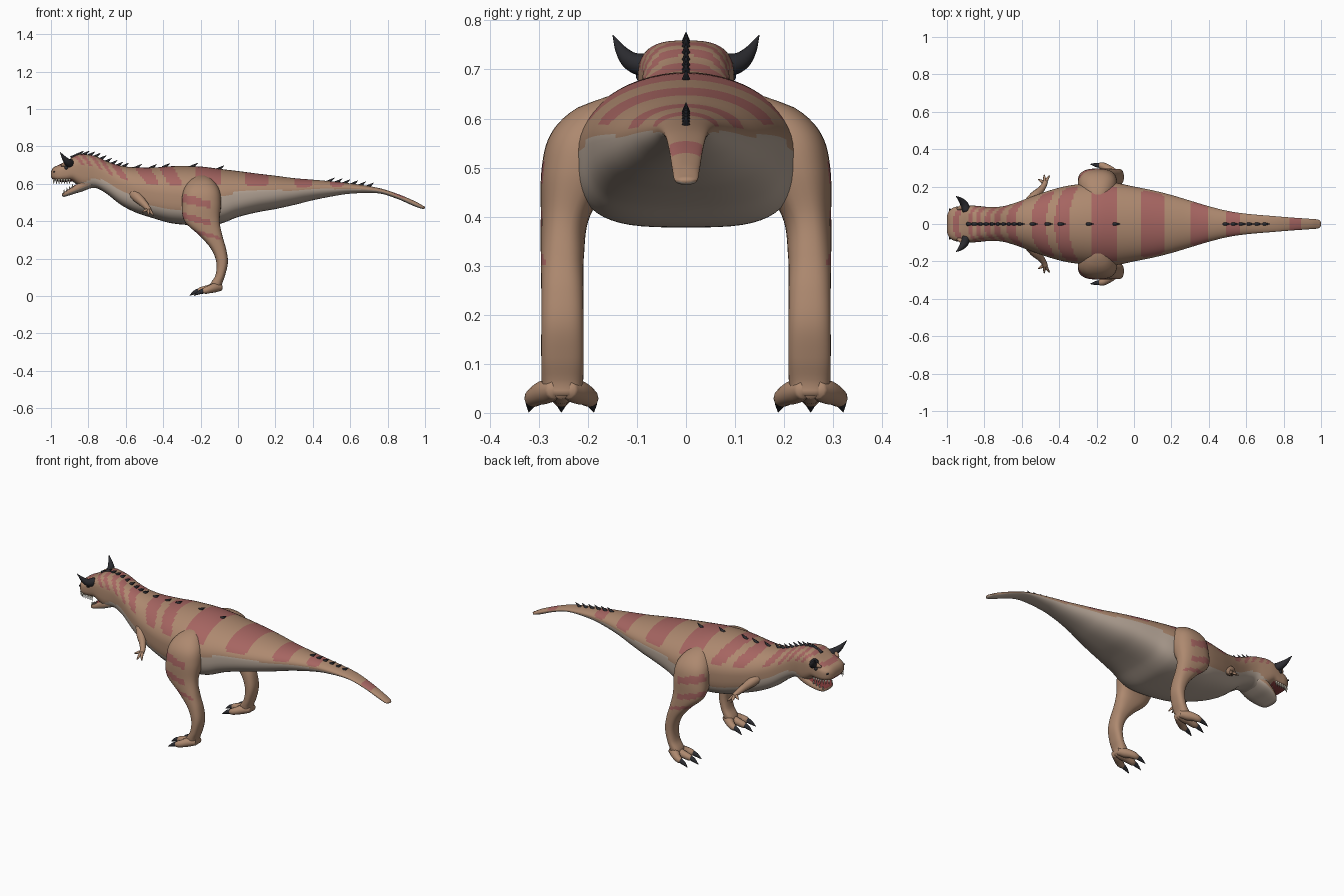
import bpy, bmesh, math
from mathutils import Vector

if "Cube" in bpy.data.objects:
    bpy.data.objects.remove(bpy.data.objects["Cube"])

def mat(name, r, g, b):
    m = bpy.data.materials.new(name)
    m.diffuse_color = (r, g, b, 1)
    m.use_nodes = True
    m.node_tree.nodes["Principled BSDF"].inputs["Base Color"].default_value = m.diffuse_color
    return m

HIDE = mat("hide", .42, .25, .16)
BELLY = mat("belly", .48, .39, .32)
STRIPE = mat("stripe", .38, .13, .12)
DARK = mat("claw", .025, .025, .03)
MOUTH = mat("mouth", .25, .05, .05)
TOOTH = mat("tooth", .8, .75, .62)
ALL = [HIDE, BELLY, STRIPE, DARK, MOUTH, TOOTH]

def interp(rows, k):
    """Smooth Hermite interpolation of table rows by their first column."""
    n = len(rows)
    i = max(j for j in range(n - 1) if rows[j][0] <= k or j == 0)
    a, b = rows[i], rows[i + 1]
    p, q = rows[max(i - 1, 0)], rows[min(i + 2, n - 1)]
    h = b[0] - a[0]
    t = (k - a[0]) / h
    out = []
    for c in range(1, len(a)):
        ma = (b[c] - p[c]) / (b[0] - p[0]) * h
        mb = (q[c] - a[c]) / (q[0] - a[0]) * h
        out.append((2*t**3 - 3*t*t + 1) * a[c] + (t**3 - 2*t*t + t) * ma
                   + (3*t*t - 2*t**3) * b[c] + (t**3 - t*t) * mb)
    return out

def span(a, b, n):
    return [a + (b - a) * i / (n - 1) for i in range(n)]

def loft(name, rings, paint, mirror=False):
    """Skin closed rings; paint is a material or a function of the face centre."""
    bm = bmesh.new()
    vs = [[bm.verts.new(p) for p in r] for r in rings]
    n = len(vs[0])
    for a, b in zip(vs, vs[1:]):
        for j in range(n):
            bm.faces.new((a[j], a[(j + 1) % n], b[(j + 1) % n], b[j]))
    bm.faces.new(vs[0])
    bm.faces.new(vs[-1][::-1])
    bmesh.ops.recalc_face_normals(bm, faces=bm.faces)
    for f in bm.faces:
        f.smooth = True
        m = paint(f.calc_center_median()) if callable(paint) else paint
        f.material_index = ALL.index(m)
    me = bpy.data.meshes.new(name)
    bm.to_mesh(me)
    bm.free()
    for m in ALL:
        me.materials.append(m)
    ob = bpy.data.objects.new(name, me)
    bpy.context.collection.objects.link(ob)
    if mirror:
        md = ob.modifiers.new("mirror", 'MIRROR')
        md.use_axis = (False, True, False)
    return ob

def tube(name, pts, paint, mirror=True, sides=12, steps=4):
    """Round tapering limb through (x, y, z, radius) points."""
    rows = [(i, *p) for i, p in enumerate(pts)]
    s = [interp(rows, k) for k in span(0, len(pts) - 1, (len(pts) - 1) * steps + 1)]
    rings = []
    for i, p in enumerate(s):
        d = Vector(s[min(i + 1, len(s) - 1)][:3]) - Vector(s[max(i - 1, 0)][:3])
        q = d.to_track_quat('Z', 'Y')
        r = max(p[3], .0008)
        rings.append([Vector(p[:3]) + q @ Vector((r * math.cos(a), r * math.sin(a), 0))
                      for a in (2 * math.pi * j / sides for j in range(sides))])
    return loft(name, rings, paint, mirror)

def section(x, top, bot, w, mid, eu, el, n=56):
    """Superellipse cross-section with separate upper and lower roundness."""
    zc = bot + (top - bot) * mid
    pts = []
    for j in range(n):
        a = 2 * math.pi * j / n
        c, s = math.cos(a), math.sin(a)
        e, h = (eu, top - zc) if s > 0 else (el, zc - bot)
        pts.append((x, math.copysign(abs(c) ** e * w, c), zc + math.copysign(abs(s) ** e * h, s)))
    return pts

# Body from snout to tail tip: x, top, bottom, half width
BODY = [(-1, .665, .635, .045), (-.99, .685, .622, .07), (-.96, .70, .612, .09),
        (-.92, .72, .61, .095), (-.885, .742, .612, .098), (-.855, .757, .59, .098),
        (-.82, .758, .572, .095), (-.76, .747, .577, .09), (-.7, .72, .545, .095),
        (-.63, .697, .49, .115), (-.55, .688, .448, .145), (-.45, .687, .415, .18),
        (-.35, .694, .388, .205), (-.2, .692, .378, .222), (-.1, .68, .385, .22),
        (0, .668, .422, .2), (.1, .655, .447, .18), (.2, .643, .465, .155),
        (.3, .63, .487, .125), (.4, .622, .512, .095), (.5, .613, .532, .07),
        (.6, .602, .547, .055), (.75, .578, .549, .042), (.85, .547, .52, .034),
        (.95, .505, .477, .027), (.99, .482, .465, .022), (1, .477, .469, .01)]
LIGHT = [(-1, .02), (-.87, .05), (-.8, .25), (-.6, .42), (-.45, .25), (-.25, .3),
         (-.05, .52), (.3, .55), (.7, .45), (1, .4)]
BANDS = [(-.95, .03), (-.875, .02), (-.835, .022), (-.785, .025), (-.735, .03), (-.66, .05),
         (-.51, .08), (-.385, .08), (-.16, .14), (.1, .13), (.35, .1), (.53, .07), (.86, .06)]

def body_paint(c):
    top, bot, w = interp(BODY, c.x)
    f = (c.z - bot) / (top - bot)
    if c.x < -.885 and f < .08:
        return MOUTH
    if f < interp(LIGHT, c.x)[0]:
        return BELLY
    lean = .16 * (1 - f) if c.x < -.25 else 0
    if f > .66 and any(abs(c.x - b - lean) < d / 2 * min(1, (f - .5) * 4) for b, d in BANDS):
        return STRIPE
    return HIDE

rings = []
for x in span(-1, 1, 190):
    top, bot, w = interp(BODY, x)
    k = min(1, max(0, (x + .85) / .3))
    t = min(1, max(0, (x + .05) / .4))
    rings.append(section(x, top, bot, w, .5 + .04 * t, .65 + .35 * k, .6 + .3 * t))
loft("body", rings, body_paint)

# Open lower jaw
JAW = [(-.94, .549, .535, .03), (-.93, .555, .53, .05), (-.905, .572, .537, .07),
       (-.87, .594, .548, .083), (-.83, .62, .56, .088), (-.78, .64, .58, .08)]
def jaw_paint(c):
    top, bot, w = interp(JAW, c.x)
    f = (c.z - bot) / (top - bot)
    return MOUTH if f > .93 else BELLY if f < .4 else HIDE
loft("lower_jaw", [section(x, *interp(JAW, x), .5, .5, .75, 32) for x in span(-.94, -.78, 20)], jaw_paint)

# Teeth along both jaws
for x in span(-.985, -.9, 7):
    y = interp(BODY, x)[2] * .86
    tube("upper_tooth", [(x, y, .625, .006), (x, y, .598, .001)], TOOTH, sides=6, steps=1)
for x in span(-.93, -.885, 4):
    top, bot, w = interp(JAW, x)
    tube("lower_tooth", [(x, w * .85, top - .006, .005), (x, w * .85, top + .014, .001)], TOOTH, sides=6, steps=1)

# Horns, brows, eyes and nostrils
tube("horn", [(-.895, .07, .708, .024), (-.908, .105, .713, .021), (-.928, .13, .735, .013),
              (-.952, .149, .77, .001)], DARK)
tube("brow", [(-.945, .08, .698, .006), (-.915, .09, .707, .014), (-.87, .085, .71, .008)], HIDE)
tube("eye", [(-.918, .08, .686, .011), (-.918, .097, .686, .009), (-.918, .102, .686, .002)], DARK)
tube("nostril", [(-.982, .06, .665, .006), (-.984, .082, .665, .004)], DARK, sides=8)

# Backward-leaning spines along the back
SPINES = span(-.88, -.64, 9) + [-.61, -.54, -.46, -.39, -.24, -.1] + span(.49, .7, 6)
for x in SPINES:
    z = interp(BODY, x)[0]
    tube("back_spine", [(x - .012, 0, z - .008, .011), (x + .006, 0, z + .004, .007),
                        (x + .026, 0, z + .018, .0008)], DARK, mirror=False, sides=8, steps=2)

# Hind legs: z, centre x, half depth, centre y, half width
LEG = [(.035, -.115, .03, .252, .036), (.06, -.118, .032, .252, .042), (.11, -.095, .026, .252, .043),
       (.18, -.085, .031, .252, .043), (.25, -.103, .04, .252, .043), (.32, -.143, .06, .252, .044),
       (.4, -.192, .094, .246, .05), (.5, -.195, .105, .215, .079), (.57, -.195, .095, .195, .08),
       (.62, -.195, .06, .165, .06), (.645, -.195, .02, .14, .02)]
def leg_paint(c):
    d = c.z + .25 * (c.x + .2)
    front = c.x < interp(LEG, c.z)[0] + .04
    return STRIPE if c.y > .24 and front and (abs(d - .5) < .022 or abs(d - .405) < .016
                                              or abs(d - .335) < .01) else HIDE
rings = []
for z in span(.035, .645, 56):
    x, rx, y, ry = interp(LEG, z)
    e = .8
    ring = []
    for j in range(32):
        c, s = math.cos(j * math.pi / 16), math.sin(j * math.pi / 16)
        ring.append((x + math.copysign(abs(c) ** e, c) * rx, y + math.copysign(abs(s) ** e, s) * ry, z))
    rings.append(ring)
loft("hind_leg", rings, leg_paint, True)

# Feet: three splayed toes with claws
for dy, reach in ((-.058, .025), (0, 0), (.058, .025)):
    y = .254
    tube("toe", [(-.09, y + dy * .2, .047, .018), (-.125, y + dy * .5, .044, .025),
                 (-.165 + reach * .5, y + dy * .85, .036, .021), (-.2 + reach, y + dy, .029, .018),
                 (-.218 + reach, y + dy * 1.03, .024, .01)], HIDE)
    tube("toe_claw", [(-.2 + reach, y + dy, .031, .014), (-.23 + reach, y + dy * 1.07, .02, .011),
                      (-.26 + reach, y + dy * 1.14, .002, .001)], DARK)

# Small arms with fingers
tube("arm", [(-.56, .11, .55, .03), (-.53, .15, .52, .026), (-.5, .18, .49, .019),
             (-.482, .205, .47, .015), (-.474, .225, .458, .014)], HIDE)
for x, y, z in ((-.452, .258, .432), (-.48, .262, .432), (-.512, .238, .45)):
    tube("finger", [(-.477, .215, .464, .009), ((x - .477) / 2, (y + .22) / 2, (z + .464) / 2, .008),
                    (x, y, z, .003)], HIDE, sides=8)
